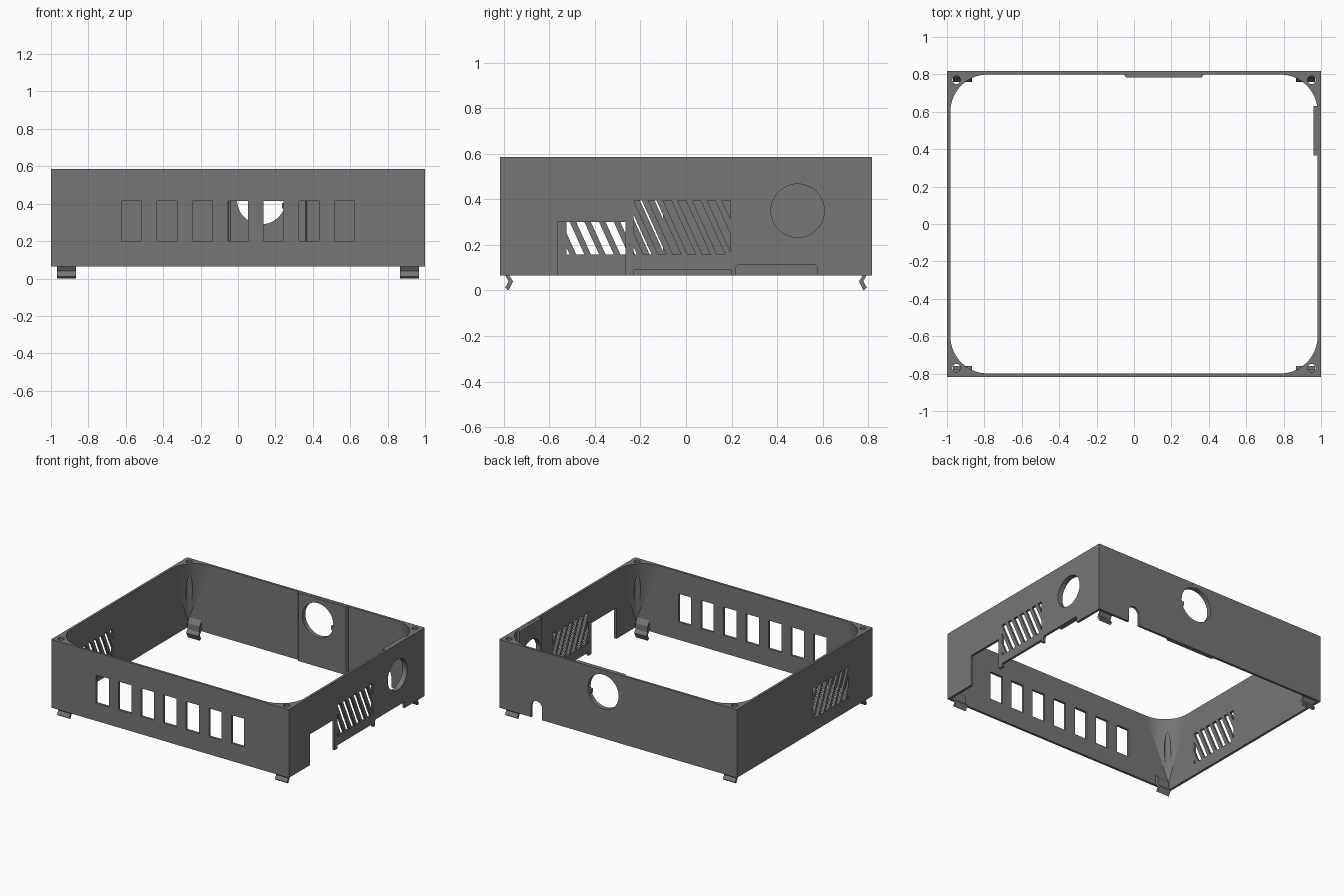
import bpy, bmesh, math

if "Cube" in bpy.data.objects:
    bpy.data.objects.remove(bpy.data.objects["Cube"])

X, Y, Z0, Z1, T = 1.0, 0.817, 0.065, 0.585, 0.018   # half sizes, heights, wall
IX, IY = X - T, Y - T

grey = bpy.data.materials.new("dark_grey_plastic")
grey.diffuse_color = (0.18, 0.18, 0.18, 1)
grey.use_nodes = True
grey.node_tree.nodes["Principled BSDF"].inputs["Base Color"].default_value = grey.diffuse_color


def make(name, bm):
    bmesh.ops.recalc_face_normals(bm, faces=bm.faces)
    me = bpy.data.meshes.new(name)
    bm.to_mesh(me)
    bm.free()
    ob = bpy.data.objects.new(name, me)
    bpy.context.collection.objects.link(ob)
    me.materials.append(grey)
    return ob


def prism(bm, pts, axis, lo, hi):
    """Extrude a 2D outline along an axis; the outline uses the other two in order."""
    def place(p, d):
        return [(d, *p), (p[0], d, p[1]), (*p, d)][axis]
    a = [bm.verts.new(place(p, lo)) for p in pts]
    b = [bm.verts.new(place(p, hi)) for p in pts]
    bm.faces.new(a)
    bm.faces.new(b)
    n = len(pts)
    for i in range(n):
        j = (i + 1) % n
        bm.faces.new((a[i], a[j], b[j], b[i]))


def rect(a0, a1, b0, b1):
    return [(a0, b0), (a1, b0), (a1, b1), (a0, b1)]


def circle(a, b, r, n=48):
    return [(a + r * math.cos(2 * math.pi * i / n),
             b + r * math.sin(2 * math.pi * i / n)) for i in range(n)]


def clip(pts, limit, sign):
    """Keep the part of an outline where sign * first coordinate >= sign * limit."""
    out = []
    for p, q in zip(pts, pts[1:] + pts[:1]):
        dp, dq = sign * (p[0] - limit), sign * (q[0] - limit)
        if dp >= 0:
            out.append(p)
        if (dp > 0 and dq < 0) or (dp < 0 and dq > 0):
            t = dp / (dp - dq)
            out.append((limit, p[1] + t * (q[1] - p[1])))
    return out


def cut(ob, cutter):
    mod = ob.modifiers.new("cut", 'BOOLEAN')
    mod.operation, mod.solver, mod.object = 'DIFFERENCE', 'EXACT', cutter
    bpy.context.view_layer.objects.active = ob
    bpy.ops.object.modifier_apply(modifier=mod.name)


def smooth(ob):
    bpy.ops.object.select_all(action='DESELECT')
    ob.select_set(True)
    bpy.context.view_layer.objects.active = ob
    bpy.ops.object.shade_smooth_by_angle(angle=math.radians(30))


# Four-sided frame, open at top and bottom
bm = bmesh.new()
rings = [[bm.verts.new((x, y, z)) for x, y in rect(-a, a, -b, b)]
         for a, b, z in ((X, Y, Z0), (X, Y, Z1), (IX, IY, Z1), (IX, IY, Z0))]
for r in range(4):
    p, q = rings[r], rings[(r + 1) % 4]
    for i in range(4):
        j = (i + 1) % 4
        bm.faces.new((p[i], p[j], q[j], q[i]))
frame = make("frame_walls", bm)

# Thicker panels behind the two round ports
bm = bmesh.new()
prism(bm, [(-0.05, IY + 0.005), (-0.05, 0.793), (-0.04, 0.782), (0.36, 0.782),
           (0.37, 0.793), (0.37, IY + 0.005)], 2, Z0 + 0.001, Z1 - 0.001)
back_panel = make("back_port_panel", bm)
bm = bmesh.new()
prism(bm, rect(0.96, IX + 0.005, 0.365, 0.63), 2, 0.112, Z1 - 0.001)
side_panel = make("side_port_panel", bm)

# Openings
bm = bmesh.new()
for i in range(7):                                   # front windows
    c = (i - 3) * 0.19
    prism(bm, rect(c - 0.054, c + 0.054, 0.2, 0.415), 1, -Y - 0.1, -Y + 0.1)
for y0, x in ((-0.23, X), (-0.525, -X)):             # slanted side vents
    y1, lean = y0 + 0.425, 0.108
    for k in range(-2, 7):
        s = y0 + k * 0.0645
        pts = [(s + lean, 0.157), (s + lean + 0.036, 0.157),
               (s + 0.036, 0.395), (s, 0.395)]
        pts = clip(clip(pts, y0, 1), y1, -1)
        if len(pts) > 2:
            prism(bm, pts, 0, x - 0.1, x + 0.1)
prism(bm, rect(-0.565, -0.265, 0, 0.3), 0, X - 0.1, X + 0.1)     # side notches
prism(bm, rect(-0.23, 0.198, 0, 0.09), 0, X - 0.1, X + 0.1)
prism(bm, [(0.22, 0), (0.575, 0), (0.575, 0.104), (0.567, 0.112),
           (0.228, 0.112), (0.22, 0.104)], 0, X - 0.1, X + 0.1)
arch = [(0.685 + 0.046 * math.cos(math.pi * i / 16),
         0.152 + 0.046 * math.sin(math.pi * i / 16)) for i in range(17)]
prism(bm, [(0.639, 0), (0.731, 0)] + arch, 1, Y - 0.1, Y + 0.1)  # cable arch
openings = make("openings_cutter", bm)

bm = bmesh.new()
prism(bm, circle(0.49, 0.35, 0.117), 0, X - 0.1, X + 0.1)
prism(bm, circle(0.125, 0.42, 0.13), 1, Y - 0.1, Y + 0.1)
ports = make("ports_cutter", bm)

cut(frame, openings)
for ob in (frame, back_panel, side_panel):
    cut(ob, ports)
    smooth(ob)

# Small key inside the back port
bm = bmesh.new()
prism(bm, rect(0.234, 0.262, 0.375, 0.405), 1, 0.784, Y - 0.002)
make("port_key", bm)

# Screw holes
bm = bmesh.new()
for sx in (-1, 1):
    for sy in (-1, 1):
        prism(bm, circle(sx * 0.95, sy * 0.77, 0.022, 24), 2, 0.18, Z1 + 0.1)
screws = make("screw_cutter", bm)

clip_profile = [(IY + 0.004, 0.15), (0.776, 0.11), (0.776, 0.065), (0.759, 0.04),
                (0.779, 0.0), (0.794, 0.012), (0.778, 0.04), (0.794, 0.068),
                (IY + 0.004, 0.075)]
R, N, APEX = 0.2, 24, 0.12
for sx, side in ((-1, "left"), (1, "right")):
    for sy, end in ((-1, "front"), (1, "back")):
        # Corner gusset: rounded at the top, tapering to a point below
        bm = bmesh.new()
        corner = bm.verts.new((sx * IX, sy * IY, Z1))
        tip = bm.verts.new((sx * IX, sy * IY, APEX))
        arc = []
        for i in range(N + 1):
            a = math.pi / 2 * i / N
            arc.append(bm.verts.new((sx * (IX - R + R * math.cos(a)),
                                     sy * (IY - R + R * math.sin(a)), Z1)))
        loop = [corner] + arc
        bm.faces.new(loop)
        for p, q in zip(loop, loop[1:] + loop[:1]):
            bm.faces.new((p, q, tip))
        gusset = make(f"{end}_{side}_corner_gusset", bm)
        cut(gusset, screws)
        smooth(gusset)

        # Snap clip under the corner
        bm = bmesh.new()
        prof = [(sy * y, z) for y, z in clip_profile]
        prism(bm, prof, 0, *sorted((sx * 0.866, sx * 0.968)))
        make(f"{end}_{side}_snap_clip", bm)

for ob in (openings, ports, screws):
    bpy.data.objects.remove(ob)
